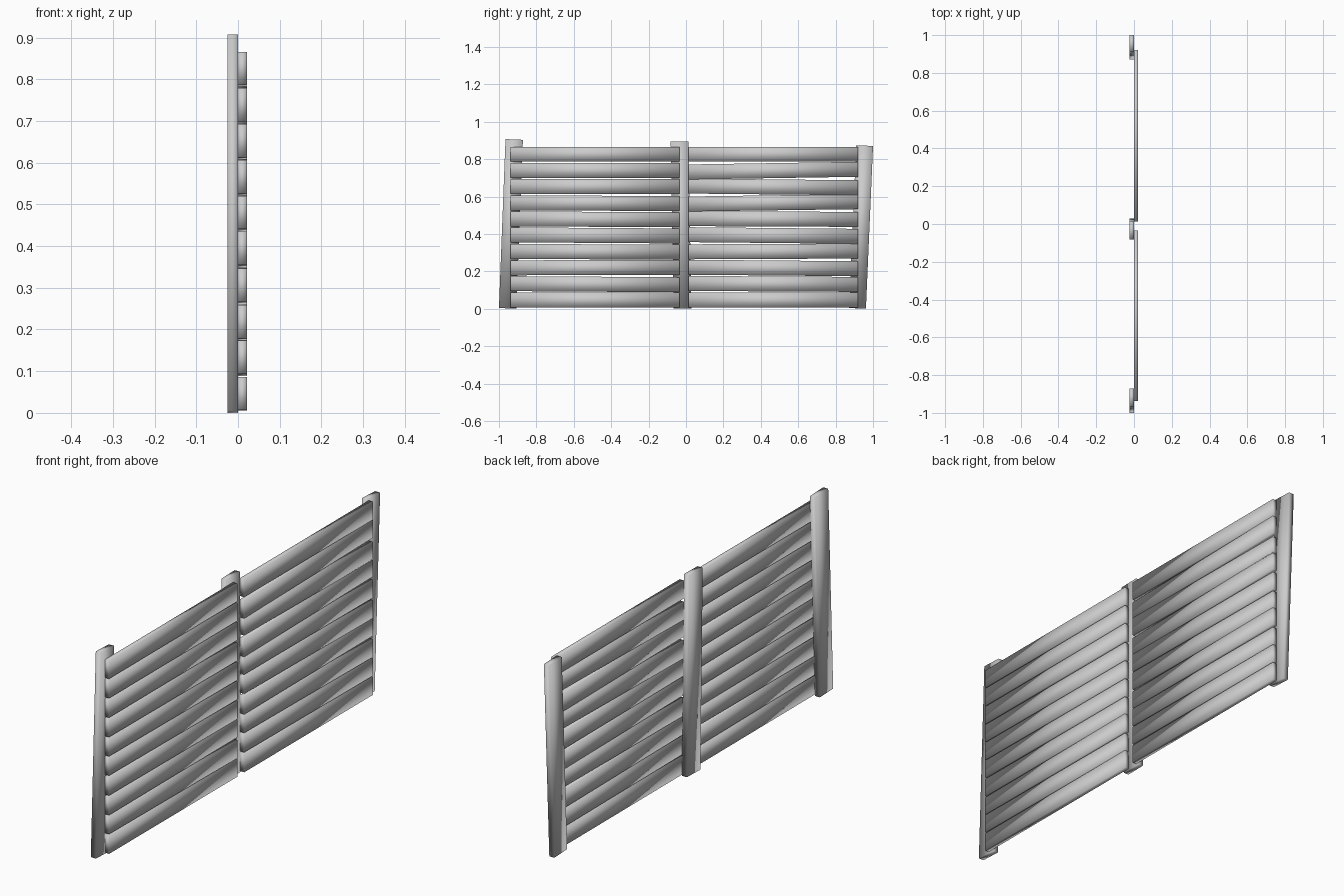
import bpy, bmesh

if "Cube" in bpy.data.objects:
    bpy.data.objects.remove(bpy.data.objects["Cube"])


def plank(name, x0, x1, corners):
    """Board from four (y, z) corners, extruded between x0 and x1."""
    bm = bmesh.new()
    face = bm.faces.new([bm.verts.new((x0, y, z)) for y, z in corners])
    ext = bmesh.ops.extrude_face_region(bm, geom=[face])
    verts = [v for v in ext["geom"] if isinstance(v, bmesh.types.BMVert)]
    bmesh.ops.translate(bm, verts=verts, vec=(x1 - x0, 0, 0))
    bmesh.ops.recalc_face_normals(bm, faces=bm.faces)
    for f in bm.faces:
        f.smooth = True  # soft shading across the plain box corners
    mesh = bpy.data.meshes.new(name)
    bm.to_mesh(mesh)
    bm.free()
    obj = bpy.data.objects.new(name, mesh)
    bpy.context.collection.objects.link(obj)
    return obj


# Leaning posts: bottom left y, top left y, width, top z at left and right
posts = {
    "left_post": (-1.0, -0.965, 0.093, 0.907, 0.903, 0.004, 0.0),
    "middle_post": (-0.066, -0.082, 0.095, 0.893, 0.895, 0.0, 0.002),
    "right_post": (0.872, 0.910, 0.090, 0.874, 0.870, 0.004, 0.0),
}
for name, (yb, yt, w, ztl, ztr, zbl, zbr) in posts.items():
    plank(name, -0.025, 0.0,
          [(yb, zbl), (yb + w, zbr), (yt + w, ztr), (yt, ztl)])

# Slightly crooked slats: (left, right) end offsets in thousandths, top to bottom
panels = {
    "left_slat": (-0.937, -0.034,
                  [(0, 0), (0, 0), (0, 1), (0, -4), (1, -4),
                   (2, -4), (0, -4), (-1, 1), (1, -5), (0, -1)]),
    "right_slat": (0.014, 0.92,
                   [(0, 0), (-8, 6), (3, -6), (-6, 6), (2, -2),
                    (3, -6), (-2, 2), (2, -6), (2, -3), (0, -1)]),
}
for name, (y0, y1, tilts) in panels.items():
    for i, (a, b) in enumerate(tilts):
        z = 0.826 - 0.0866 * i
        za, zb, h = z + a / 1000, z + b / 1000, 0.04
        plank(f"{name}_{i + 1}", 0.0, 0.021,
              [(y0, za - h), (y1, zb - h), (y1, zb + h), (y0, za + h)])
